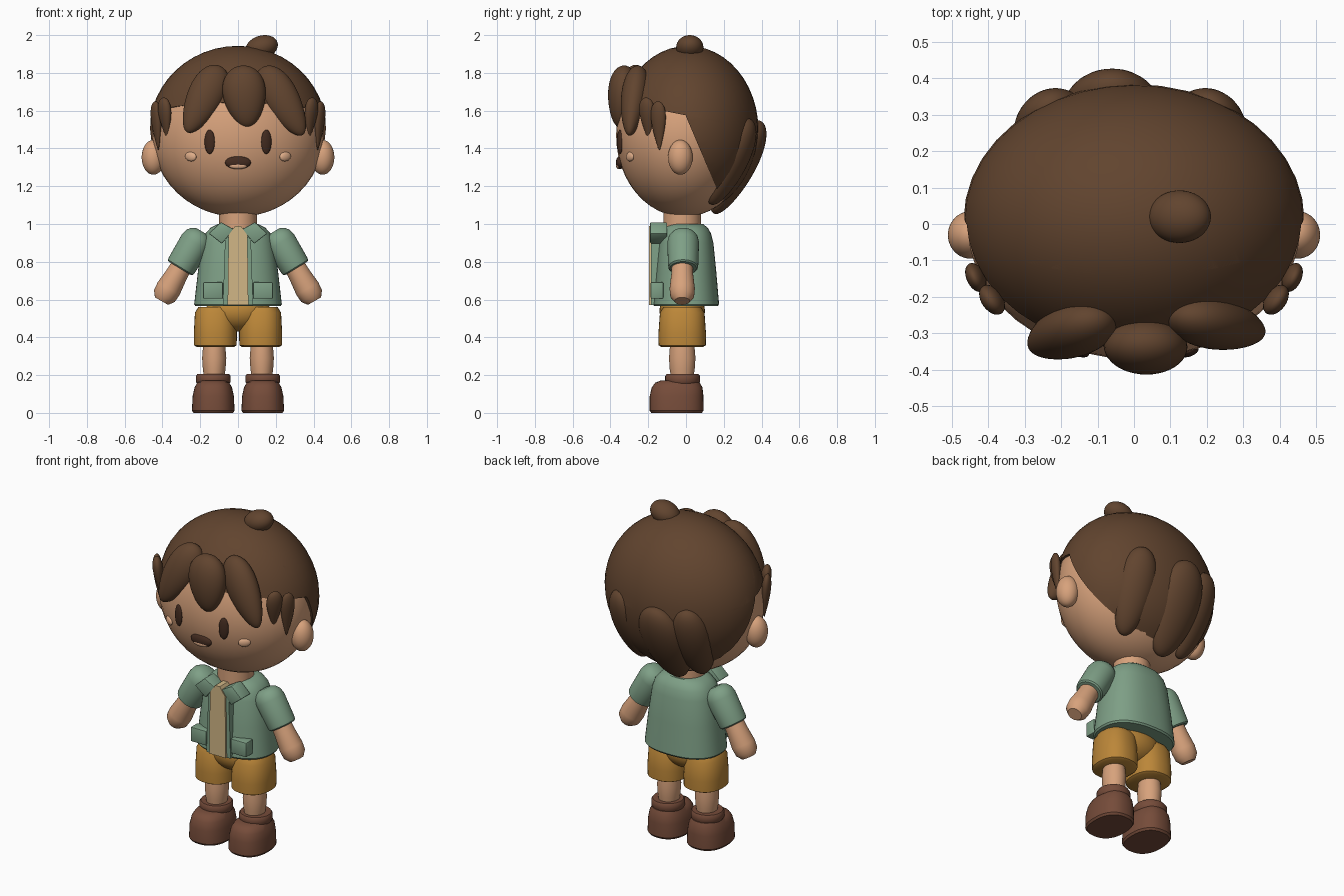
import bpy, bmesh, math
from mathutils import Matrix, Vector, Euler

cube = bpy.data.objects.get("Cube")
if cube:
    bpy.data.objects.remove(cube, do_unlink=True)


def material(name, rgb):
    m = bpy.data.materials.new(name)
    m.use_nodes = True
    color = (*rgb, 1)
    m.diffuse_color = color
    m.node_tree.nodes["Principled BSDF"].inputs["Base Color"].default_value = color
    return m


SKIN = material("skin", (0.68, 0.36, 0.20))
HAIR = material("hair_brown", (0.12, 0.058, 0.028))
DARK = material("dark_brown", (0.055, 0.024, 0.014))
BLUSH = material("blush", (0.74, 0.42, 0.25))
GREEN = material("jacket_green", (0.21, 0.35, 0.24))
TAN = material("shirt_tan", (0.64, 0.47, 0.24))
OCHRE = material("shorts_ochre", (0.50, 0.24, 0.04))
LEATHER = material("boot_leather", (0.18, 0.072, 0.042))
parts = []


def finish(name, bm, mat):
    bmesh.ops.recalc_face_normals(bm, faces=bm.faces)
    mesh = bpy.data.meshes.new(name)
    bm.to_mesh(mesh)
    bm.free()
    mesh.materials.append(mat)
    ob = bpy.data.objects.new(name, mesh)
    bpy.context.collection.objects.link(ob)
    parts.append(ob)
    return ob


def ellipsoid(name, center, radii, mat, tilt=(0, 0, 0), taper=0, cut=None):
    """Sphere scaled by radii; taper narrows its lower end; cut = (point, normal) kept side."""
    bm = bmesh.new()
    bmesh.ops.create_uvsphere(bm, u_segments=40, v_segments=24, radius=1)
    for v in bm.verts:
        k = 1 + taper * v.co.z
        v.co = Vector((v.co.x * k * radii[0], v.co.y * k * radii[1], v.co.z * radii[2]))
    rot = Euler([math.radians(a) for a in tilt]).to_matrix().to_4x4()
    bm.transform(Matrix.Translation(center) @ rot)
    if cut:
        geom = bm.verts[:] + bm.edges[:] + bm.faces[:]
        res = bmesh.ops.bisect_plane(bm, geom=geom, plane_co=cut[0], plane_no=cut[1], clear_inner=True)
        rim = [e for e in res["geom_cut"] if isinstance(e, bmesh.types.BMEdge)]
        bmesh.ops.holes_fill(bm, edges=rim)
    return finish(name, bm, mat)


def loft(name, rings, mat, matrix=None, power=2.0, n=36):
    """Capped skin through rings (cx, cy, z, rx, ry)."""
    bm = bmesh.new()
    loops = []
    for cx, cy, z, rx, ry in rings:
        loop = []
        for i in range(n):
            a = math.tau * i / n
            c, s = math.cos(a), math.sin(a)
            x = math.copysign(abs(c) ** (2 / power), c)
            y = math.copysign(abs(s) ** (2 / power), s)
            loop.append(bm.verts.new((cx + rx * x, cy + ry * y, z)))
        loops.append(loop)
    for a, b in zip(loops, loops[1:]):
        for i in range(n):
            j = (i + 1) % n
            bm.faces.new((a[i], a[j], b[j], b[i]))
    bm.faces.new(loops[0])
    bm.faces.new(loops[-1])
    if matrix:
        bm.transform(matrix)
    return finish(name, bm, mat)


def limb(name, start, end, profile, mat):
    """Round limb from start to end; profile = (fraction, radius)."""
    axis = Vector(end) - Vector(start)
    m = Matrix.Translation(start) @ axis.to_track_quat("Z", "Y").to_matrix().to_4x4()
    return loft(name, [(0, 0, t * axis.length, r, r) for t, r in profile], mat, m)


def slab(name, outline, front, back, mat, bevel=0.0):
    """Outline in x and z, extruded from front to back in y."""
    bm = bmesh.new()
    face = bm.faces.new([bm.verts.new((x, front, z)) for x, z in outline])
    ext = bmesh.ops.extrude_face_region(bm, geom=[face])
    for v in ext["geom"]:
        if isinstance(v, bmesh.types.BMVert):
            v.co.y = back
    if bevel:
        bmesh.ops.bevel(bm, geom=bm.edges[:], offset=bevel, segments=2, affect="EDGES", profile=0.5)
    return finish(name, bm, mat)


# Head
HC, HR = Vector((0, -0.01, 1.47)), Vector((0.455, 0.36, 0.432))


def face_y(x, z):
    return HC.y - HR.y * math.sqrt(1 - (x / HR.x) ** 2 - ((z - HC.z) / HR.z) ** 2)


ellipsoid("head", HC, HR, SKIN)
limb("neck", (0, -0.02, 0.95), (0, -0.02, 1.12), [(0, 0.1), (1, 0.1)], SKIN)
ellipsoid("mouth", (0, face_y(0, 1.325), 1.325), (0.068, 0.022, 0.035), DARK)
ellipsoid("tongue", (0, face_y(0, 1.31) - 0.012, 1.309), (0.048, 0.014, 0.018), BLUSH)

# Hair shell, locks and top tuft
hair_c, hair_r = (0, 0.01, 1.5), (0.467, 0.373, 0.443)
ellipsoid("hair_cap", hair_c, hair_r, HAIR, cut=((0, 0, 1.575), (0, 0.2, 1)))
ellipsoid("hair_back", hair_c, hair_r, HAIR, cut=((0, 0, 1.57), (0, 0.40, 0.17)))
ellipsoid("fringe_center", (0.035, -0.338, 1.675), (0.112, 0.075, 0.165), HAIR, (-5, -6, 0), 0.2)
ellipsoid("fringe_right", (-0.18, -0.298, 1.66), (0.095, 0.07, 0.2), HAIR, (-12, 27, 0), 0.25)
ellipsoid("fringe_left", (0.235, -0.275, 1.65), (0.095, 0.07, 0.21), HAIR, (-7, -31, 0), 0.25)
ellipsoid("back_lock_center", (-0.06, 0.272, 1.3), (0.14, 0.09, 0.275), HAIR, (-27, 0, 0), 0.15)
ellipsoid("back_lock_left", (0.2, 0.235, 1.33), (0.11, 0.085, 0.25), HAIR, (-24, -6, -20), 0.15)
ellipsoid("back_lock_right", (-0.22, 0.235, 1.33), (0.11, 0.085, 0.25), HAIR, (-24, 6, 20), 0.15)
ellipsoid("top_tuft", (0.125, 0.02, 1.935), (0.088, 0.072, 0.062), HAIR, (0, -18, 0))

# Jacket body and shirt
loft("jacket", [(0, 0, 0.565, 0.225, 0.168), (0, 0, 0.575, 0.232, 0.175), (0, 0, 0.75, 0.212, 0.16),
                (0, 0, 0.9, 0.19, 0.145), (0, 0, 0.95, 0.172, 0.132), (0, 0, 0.98, 0.145, 0.115),
                (0, 0, 1.0, 0.105, 0.09)], GREEN, power=2.4, n=48)
slab("shirt_front", [(-0.055, 0.57), (0.055, 0.57), (0.05, 0.94), (0.015, 0.99), (-0.015, 0.99),
                     (-0.05, 0.94)], -0.195, -0.08, TAN)

# Shorts centre
ellipsoid("pelvis", (0, -0.02, 0.54), (0.17, 0.12, 0.11), OCHRE)

# Paired parts
for s, side in ((1, "left"), (-1, "right")):
    ellipsoid(f"ear_{side}", (s * 0.448, -0.03, 1.353), (0.062, 0.065, 0.092), SKIN)
    ellipsoid(f"eye_{side}", (s * 0.15, face_y(0.15, 1.435) - 0.001, 1.435), (0.028, 0.014, 0.064),
              DARK, (0, 0, s * 18))
    ellipsoid(f"cheek_{side}", (s * 0.25, face_y(0.25, 1.357), 1.357), (0.034, 0.014, 0.025),
              BLUSH, (0, s * -8, s * 32))
    ellipsoid(f"sideburn_{side}", (s * 0.43, -0.145, 1.52), (0.022, 0.037, 0.13), HAIR,
              (0, s * 4, s * -25), 0.6)
    ellipsoid(f"temple_lock_{side}", (s * 0.385, -0.205, 1.56), (0.025, 0.04, 0.11), HAIR,
              (0, s * 6, s * -35), 0.6)
    # Jacket details
    slab(f"collar_{side}", [(s * x, z) for x, z in
                            ((0.022, 0.972), (0.085, 0.895), (0.155, 0.95), (0.09, 1.01))],
         -0.19, -0.1, GREEN, 0.006)
    slab(f"pocket_{side}", [(s * x, z) for x, z in
                            ((0.08, 0.605), (0.185, 0.605), (0.185, 0.692), (0.08, 0.692))],
         -0.187, -0.12, GREEN, 0.006)
    slab(f"jacket_edge_{side}", [(s * x, z) for x, z in
                                 ((0.05, 0.57), (0.08, 0.57), (0.068, 0.93), (0.045, 0.93))],
         -0.185, -0.1, GREEN)
    # Arms
    limb(f"sleeve_{side}", (s * 0.19, -0.015, 0.96), (s * 0.308, -0.015, 0.765),
         [(0, 0.035), (0.06, 0.06), (0.16, 0.077), (0.3, 0.084), (0.9, 0.08), (0.97, 0.078), (1, 0.07)],
         GREEN)
    limb(f"arm_{side}", (s * 0.28, -0.02, 0.81), (s * 0.405, -0.02, 0.592),
         [(0, 0.055), (0.35, 0.058), (0.7, 0.067), (0.88, 0.063), (1, 0.04)], SKIN)
    # Legs
    x = s * 0.12
    loft(f"shorts_leg_{side}", [(x, -0.02, 0.35, 0.1, 0.112), (x, -0.02, 0.358, 0.113, 0.125),
                                (x, -0.02, 0.42, 0.114, 0.126), (x, -0.02, 0.53, 0.108, 0.118),
                                (x, -0.02, 0.56, 0.09, 0.1)], OCHRE, power=2.3)
    x = s * 0.126
    loft(f"leg_{side}", [(x, -0.02, z, r, r + 0.006) for z, r in
                         ((0.18, 0.052), (0.23, 0.06), (0.29, 0.064), (0.34, 0.06), (0.4, 0.055))], SKIN)
    x = s * 0.131
    loft(f"boot_cuff_{side}", [(x, -0.018, z, r, r) for z, r in
                               ((0.155, 0.086), (0.165, 0.092), (0.195, 0.092), (0.205, 0.085))], LEATHER)
    loft(f"boot_{side}", [(x, -0.05, 0.0, 0.105, 0.134), (x, -0.05, 0.012, 0.113, 0.143),
                          (x, -0.05, 0.09, 0.109, 0.142), (x, -0.047, 0.135, 0.099, 0.134),
                          (x, -0.045, 0.16, 0.085, 0.118), (x, -0.042, 0.172, 0.06, 0.09)],
         LEATHER, power=2.4)

# Smooth shading with sharp edges kept
bpy.ops.object.select_all(action="DESELECT")
for ob in parts:
    ob.select_set(True)
bpy.context.view_layer.objects.active = parts[0]
bpy.ops.object.shade_smooth_by_angle(angle=math.radians(35))
